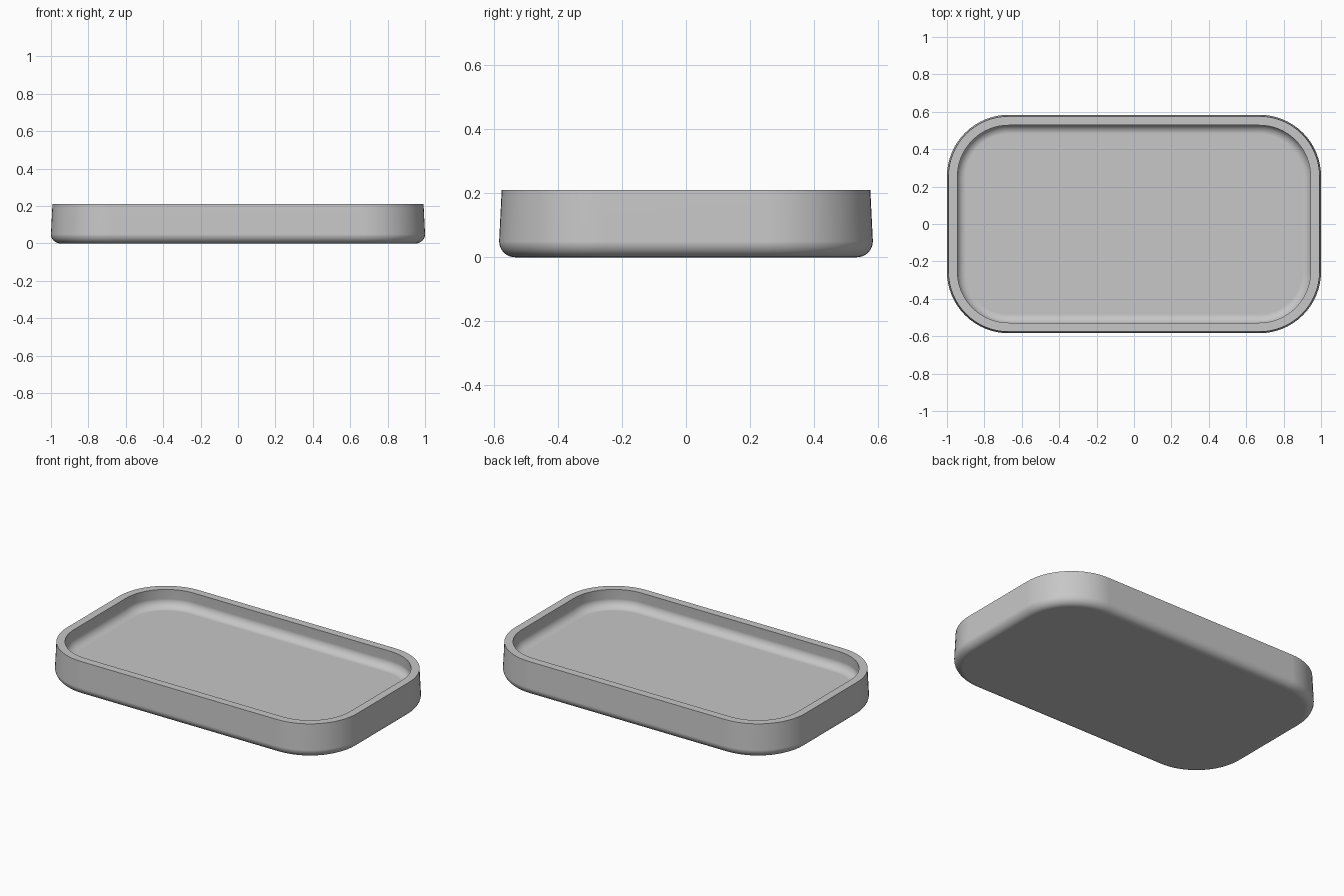
import bpy, bmesh
from math import sin, cos, pi, radians

# Remove the default cube
cube = bpy.data.objects.get("Cube")
if cube:
    bpy.data.objects.remove(cube, do_unlink=True)

HALF_X, HALF_Y, CORNER = 1.0, 0.584, 0.33
HEIGHT, FLOOR, FILLET = 0.21, 0.1, 0.05
CORNER_STEPS, FILLET_STEPS = 16, 8

grey = bpy.data.materials.new("grey plastic")
grey.use_nodes = True
grey.diffuse_color = (0.57, 0.57, 0.57, 1)
grey.node_tree.nodes["Principled BSDF"].inputs["Base Color"].default_value = grey.diffuse_color


def rounded_loop(bm, inset, z):
    """Ring of vertices on a rounded rectangle, inset from the widest outline."""
    ring = []
    for k, (sx, sy) in enumerate([(1, 1), (-1, 1), (-1, -1), (1, -1)]):
        for i in range(CORNER_STEPS + 1):
            a = (k + i / CORNER_STEPS) * pi / 2
            r = CORNER - inset
            ring.append(bm.verts.new((sx * (HALF_X - CORNER) + r * cos(a),
                                      sy * (HALF_Y - CORNER) + r * sin(a), z)))
    return ring


# Wall section as (inset, z): underside fillet, leaning wall, flat rim, inner floor fillet
angles = [pi / 2 * i / FILLET_STEPS for i in range(FILLET_STEPS + 1)]
section = [(FILLET * (1 - sin(a)), FILLET * (1 - cos(a))) for a in angles]
section += [(0.008, HEIGHT), (0.056, HEIGHT)]
section += [(0.052 + FILLET * (1 - cos(a)), FLOOR + FILLET * (1 - sin(a))) for a in angles]

# Sweep the section round the tray, then close the underside and the floor
bm = bmesh.new()
rings = [rounded_loop(bm, inset, z) for inset, z in section]
for low, high in zip(rings, rings[1:]):
    for i in range(len(low)):
        j = (i + 1) % len(low)
        bm.faces.new((low[i], low[j], high[j], high[i]))
bm.faces.new(rings[0][::-1])
bm.faces.new(rings[-1])
bmesh.ops.recalc_face_normals(bm, faces=bm.faces)

mesh = bpy.data.meshes.new("tray")
bm.to_mesh(mesh)
bm.free()
mesh.materials.append(grey)
tray = bpy.data.objects.new("tray", mesh)
bpy.context.collection.objects.link(tray)

# Smooth walls with crisp rim edges and evenly shaded flats
bpy.ops.object.select_all(action='DESELECT')
tray.select_set(True)
bpy.context.view_layer.objects.active = tray
bpy.ops.object.shade_smooth_by_angle(angle=radians(35))
weighted = tray.modifiers.new("even shading", 'WEIGHTED_NORMAL')
weighted.keep_sharp = True
